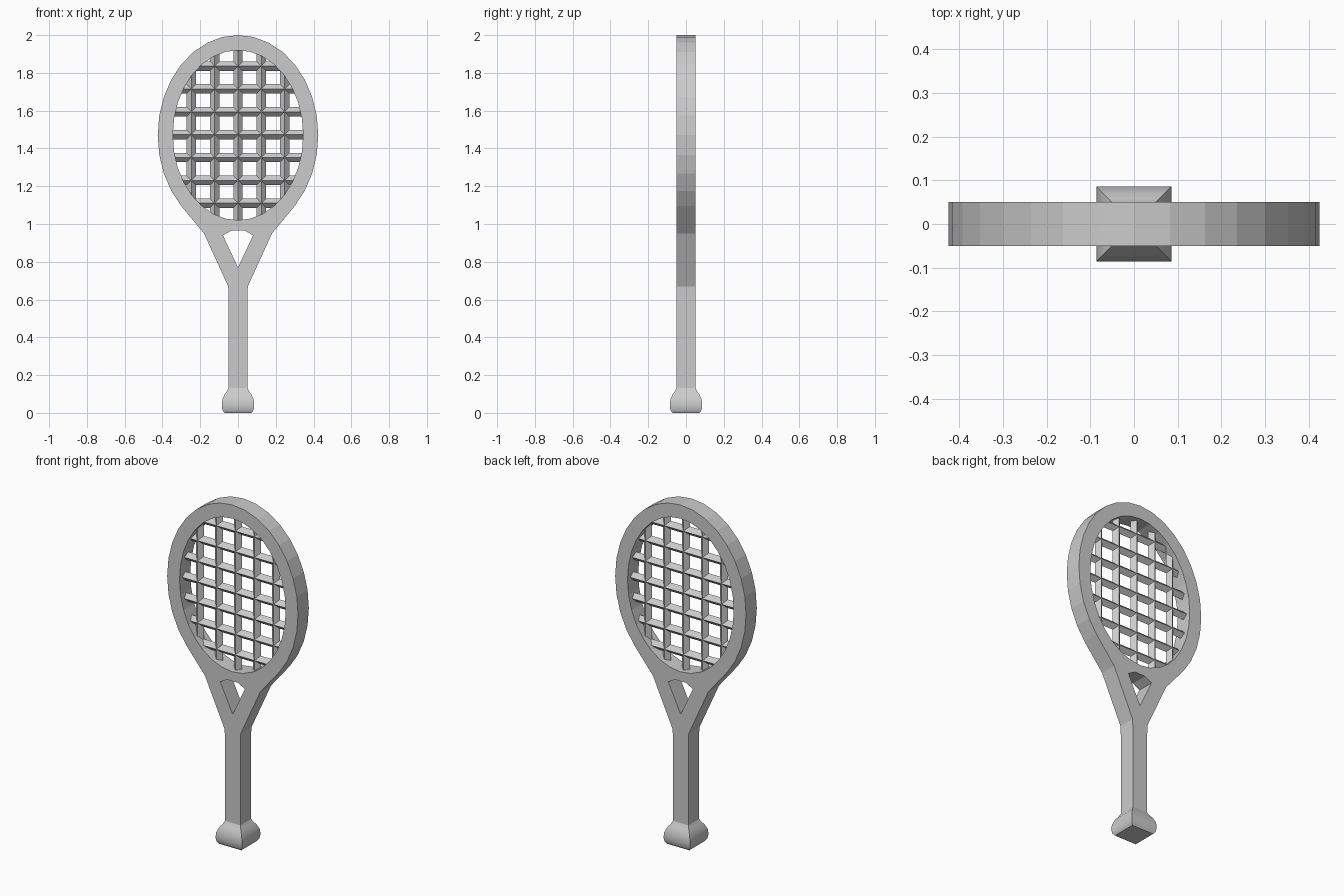
import bpy, bmesh, math
from mathutils import Matrix

if "Cube" in bpy.data.objects:
    bpy.data.objects.remove(bpy.data.objects["Cube"])

CZ = 1.47  # height of the head centre


def ellipse(a, b, k0=0, k1=32):
    # 32-step ellipse around the head centre, starting at the top
    return [(a * math.sin(k * math.pi / 16), CZ + b * math.cos(k * math.pi / 16))
            for k in range(k0, k1)]


def mirrored(right):
    # closed outline from its right half (top to bottom)
    return right + [(-x, z) for x, z in reversed(right) if x > 1e-6]


def finish(bm, name):
    bmesh.ops.recalc_face_normals(bm, faces=bm.faces)
    me = bpy.data.meshes.new(name)
    bm.to_mesh(me)
    bm.free()
    ob = bpy.data.objects.new(name, me)
    bpy.context.collection.objects.link(ob)
    return ob


def select(ob):
    bpy.ops.object.select_all(action='DESELECT')
    ob.select_set(True)
    bpy.context.view_layer.objects.active = ob


# Racket frame: head, throat and handle as one extruded outline with two holes
outer = mirrored(ellipse(0.425, 0.53, 0, 13)
                 + [(0.18, 0.95), (0.052, 0.67), (0.05, 0.62), (0.05, 0.11)])
head_hole = ellipse(0.345, 0.45)
throat_hole = mirrored([(0.035, 0.965), (0.08, 0.94), (0, 0.77)])

cu = bpy.data.curves.new("racket_frame", 'CURVE')
cu.dimensions = '2D'
cu.fill_mode = 'BOTH'
cu.extrude = 0.05
for loop in (outer, head_hole, throat_hole):
    sp = cu.splines.new('POLY')
    sp.points.add(len(loop) - 1)
    for p, (x, z) in zip(sp.points, loop):
        p.co = (x, z, 0, 1)
    sp.use_cyclic_u = True
frame = bpy.data.objects.new("racket_frame", cu)
bpy.context.collection.objects.link(frame)
select(frame)
bpy.ops.object.convert(target='MESH')
frame = bpy.context.view_layer.objects.active
frame.data.transform(Matrix.Rotation(math.pi / 2, 4, 'X'))
for poly in frame.data.polygons:
    poly.use_smooth = False


# Strings: diamond-section bars ending inside the rim
def bar(bm, length, matrix):
    bmesh.ops.create_cone(bm, cap_ends=True, segments=4, radius1=0.025,
                          radius2=0.025, depth=length, matrix=matrix)


bm = bmesh.new()
for i in range(-2, 3):
    x = i * 0.1235
    half = 0.48 * math.sqrt(1 - (x / 0.37) ** 2)
    bar(bm, 2 * half, Matrix.Translation((x, 0, CZ)))
finish(bm, "vertical_strings")

bm = bmesh.new()
for i in range(-3, 4):
    z = 1.473 + i * 0.121
    half = 0.37 * math.sqrt(1 - ((z - CZ) / 0.48) ** 2)
    bar(bm, 2 * half, Matrix.Translation((0, 0, z)) @ Matrix.Rotation(math.pi / 2, 4, 'Y'))
finish(bm, "horizontal_strings")

# Butt cap: rounded square rings
bm = bmesh.new()
prev = None
for z, h in [(0, 0.072), (0.014, 0.082), (0.04, 0.086), (0.07, 0.083),
             (0.1, 0.07), (0.115, 0.058), (0.135, 0.049)]:
    ring = [bm.verts.new((sx * h, sy * h, z))
            for sx, sy in ((-1, -1), (1, -1), (1, 1), (-1, 1))]
    if prev:
        for k in range(4):
            n = (k + 1) % 4
            bm.faces.new((prev[k], prev[n], ring[n], ring[k]))
    else:
        bm.faces.new(ring)
    prev = ring
bm.faces.new(prev)
cap = finish(bm, "butt_cap")
select(cap)
bpy.ops.object.shade_smooth_by_angle(angle=math.radians(35))
